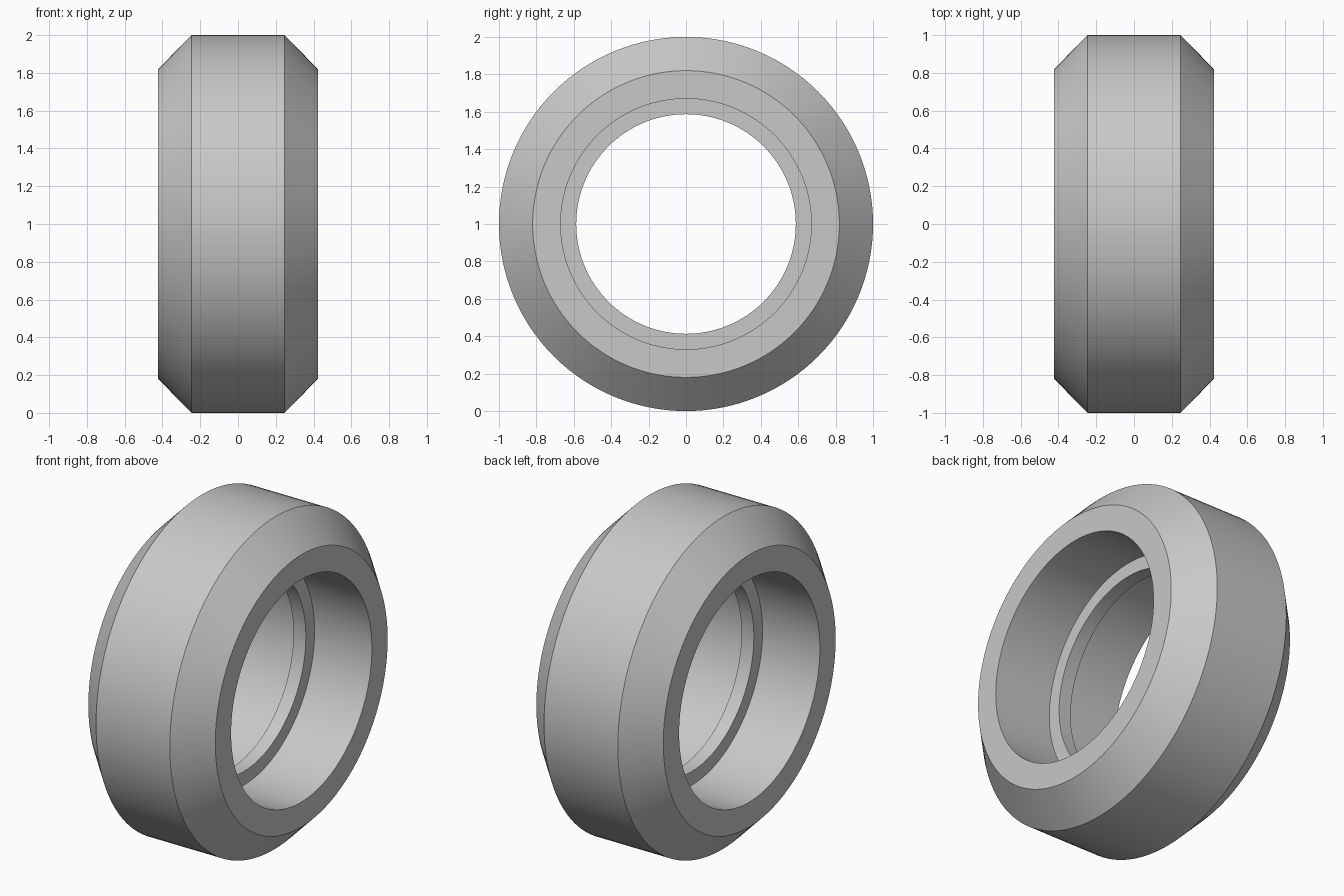
import bpy, bmesh, math
from mathutils import Matrix, Vector

cube = bpy.data.objects.get("Cube")
if cube:
    bpy.data.objects.remove(cube, do_unlink=True)

SEGMENTS = 128

# Single plain grey
grey = bpy.data.materials.new("light_grey")
grey.use_nodes = True
colour = (0.58, 0.58, 0.58, 1)
grey.diffuse_color = colour
grey.node_tree.nodes["Principled BSDF"].inputs["Base Color"].default_value = colour

# Half section (x, radius): crown edge, side face, bore, centre rib
half = [(0.246, 1.0), (0.423, 0.82), (0.423, 0.67), (0.041, 0.67), (0.041, 0.587)]
section = half + [(-x, r) for x, r in reversed(half)]

# Revolve the closed section about the x axis
bm = bmesh.new()
rings = []
for i in range(SEGMENTS):
    turn = Matrix.Rotation(math.tau * i / SEGMENTS, 3, 'X')
    rings.append([bm.verts.new(turn @ Vector((x, 0, r))) for x, r in section])
for i, ring in enumerate(rings):
    following = rings[(i + 1) % SEGMENTS]
    for j in range(len(section)):
        k = (j + 1) % len(section)
        bm.faces.new((ring[j], ring[k], following[k], following[j]))
bmesh.ops.recalc_face_normals(bm, faces=bm.faces)

mesh = bpy.data.meshes.new("wheel_ring")
bm.to_mesh(mesh)
bm.free()
mesh.materials.append(grey)
wheel = bpy.data.objects.new("wheel_ring", mesh)
wheel.location.z = 1
bpy.context.collection.objects.link(wheel)

# Smooth round surfaces, crisp rims
bpy.ops.object.select_all(action='DESELECT')
wheel.select_set(True)
bpy.context.view_layer.objects.active = wheel
bpy.ops.object.shade_smooth_by_angle(angle=math.radians(30))
